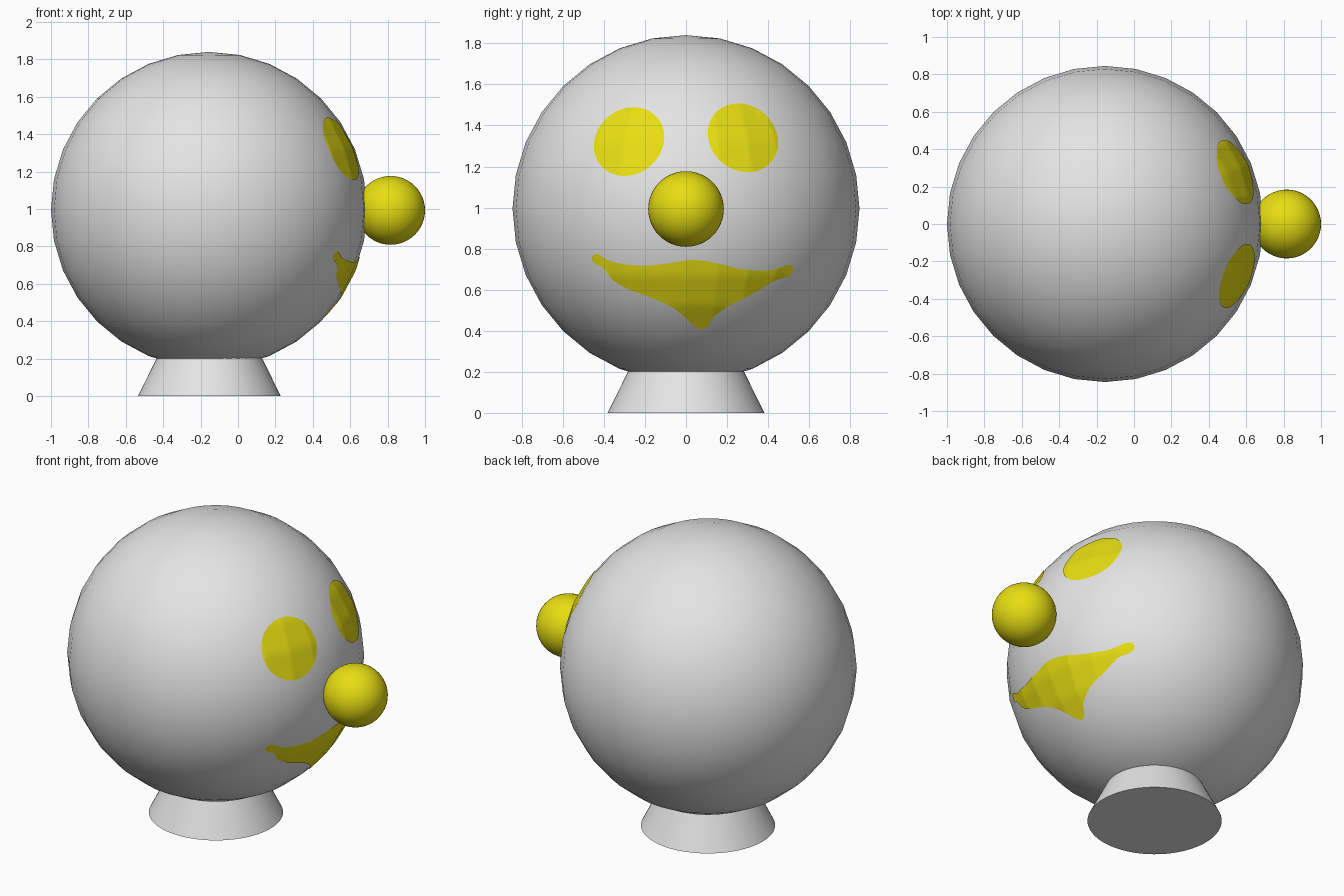
import bpy, bmesh, math
from mathutils import Vector
from mathutils.bvhtree import BVHTree

if "Cube" in bpy.data.objects:
    bpy.data.objects.remove(bpy.data.objects["Cube"])

CENTRE = Vector((-0.155, 0, 0.995))
RADIUS = 0.845


def material(name, rgb):
    m = bpy.data.materials.new(name)
    m.diffuse_color = (*rgb, 1)
    m.use_nodes = True
    m.node_tree.nodes["Principled BSDF"].inputs["Base Color"].default_value = m.diffuse_color
    return m


grey = material("light grey", (0.78, 0.78, 0.78))
yellow = material("yellow", (0.80, 0.73, 0.006))


def finish(name, mat):
    ob = bpy.context.object
    ob.name = name
    ob.data.materials.append(mat)
    bpy.ops.object.shade_smooth_by_angle(angle=math.radians(35))
    return ob


# head
bpy.ops.mesh.primitive_uv_sphere_add(segments=32, ring_count=16, radius=RADIUS, location=CENTRE)
head = finish("head", grey)

# nose
bpy.ops.mesh.primitive_uv_sphere_add(segments=48, ring_count=24, radius=0.184,
                                     location=(0.816, 0, 0.993))
finish("nose", yellow)

# stand, its top tucked just inside the head
bpy.ops.mesh.primitive_cone_add(vertices=64, radius1=0.382, radius2=0.278, depth=0.21,
                                location=(-0.153, 0, 0.105))
finish("stand", grey)

# faceted head surface used for projecting the painted face
hb = bmesh.new()
hb.from_mesh(head.data)
hb.transform(head.matrix_basis)
tree = BVHTree.FromBMesh(hb)
hb.free()


def painted_patch(name, outline):
    """Flat (y, z) outline, gridded and wrapped onto the +x side of the head."""
    bm = bmesh.new()
    bm.faces.new([bm.verts.new((2, y, z)) for y, z in outline])
    bmesh.ops.triangulate(bm, faces=bm.faces[:])
    for axis in (1, 2):
        normal = Vector((0, axis == 1, axis == 2))
        vals = [v.co[axis] for v in bm.verts]
        pos, end = min(vals) + 0.0251, max(vals)
        while pos < end:
            bmesh.ops.bisect_plane(bm, geom=bm.verts[:] + bm.edges[:] + bm.faces[:],
                                   plane_co=normal * pos, plane_no=normal, dist=1e-6)
            pos += 0.025
    for v in bm.verts:
        hit = tree.ray_cast(v.co, Vector((-1, 0, 0)))[0]
        v.co = CENTRE + (hit - CENTRE) * 1.005
    for f in bm.faces:
        f.normal_update()
        if f.normal.x < 0:
            f.normal_flip()
    me = bpy.data.meshes.new(name)
    bm.to_mesh(me)
    bm.free()
    me.materials.append(yellow)
    me.shade_smooth()
    ob = bpy.data.objects.new(name, me)
    bpy.context.collection.objects.link(ob)


def smooth_loop(pts, steps=4):
    """Closed Catmull-Rom curve through the points."""
    out, n = [], len(pts)
    for i in range(n):
        a, b, c, d = (Vector(pts[(i + k) % n]) for k in (-1, 0, 1, 2))
        for s in range(steps):
            t = s / steps
            out.append(0.5 * (2 * b + (c - a) * t + (2 * a - 5 * b + 4 * c - d) * t * t
                              + (3 * b - a - 3 * c + d) * t ** 3))
    return out


# eyes: slightly slanted ovals
for name, side, cz in (("right_eye", -1, 1.32), ("left_eye", 1, 1.338)):
    oval = []
    for i in range(40):
        t = 2 * math.pi * i / 40
        u, w = 0.180 * math.cos(t), 0.157 * math.sin(t)
        a = math.radians(40)
        y, z = u * math.cos(a) - w * math.sin(a), u * math.sin(a) + w * math.cos(a)
        oval.append((side * (0.276 - y), cz + z) if side > 0 else (-0.276 + y, cz + z))
    painted_patch(name, oval)

# mouth: wide crooked grin
painted_patch("mouth", smooth_loop([
    (-0.457, 0.755), (-0.43, 0.775), (-0.36, 0.738), (-0.225, 0.718), (-0.10, 0.728),
    (0.034, 0.746), (0.15, 0.73), (0.25, 0.705), (0.35, 0.695), (0.43, 0.700),
    (0.495, 0.722), (0.521, 0.705), (0.50, 0.668), (0.43, 0.645), (0.33, 0.585),
    (0.22, 0.53), (0.14, 0.475), (0.105, 0.425), (0.07, 0.410), (0.03, 0.435),
    (-0.05, 0.505), (-0.16, 0.56), (-0.27, 0.60), (-0.35, 0.645), (-0.40, 0.705),
    (-0.44, 0.727)]))
